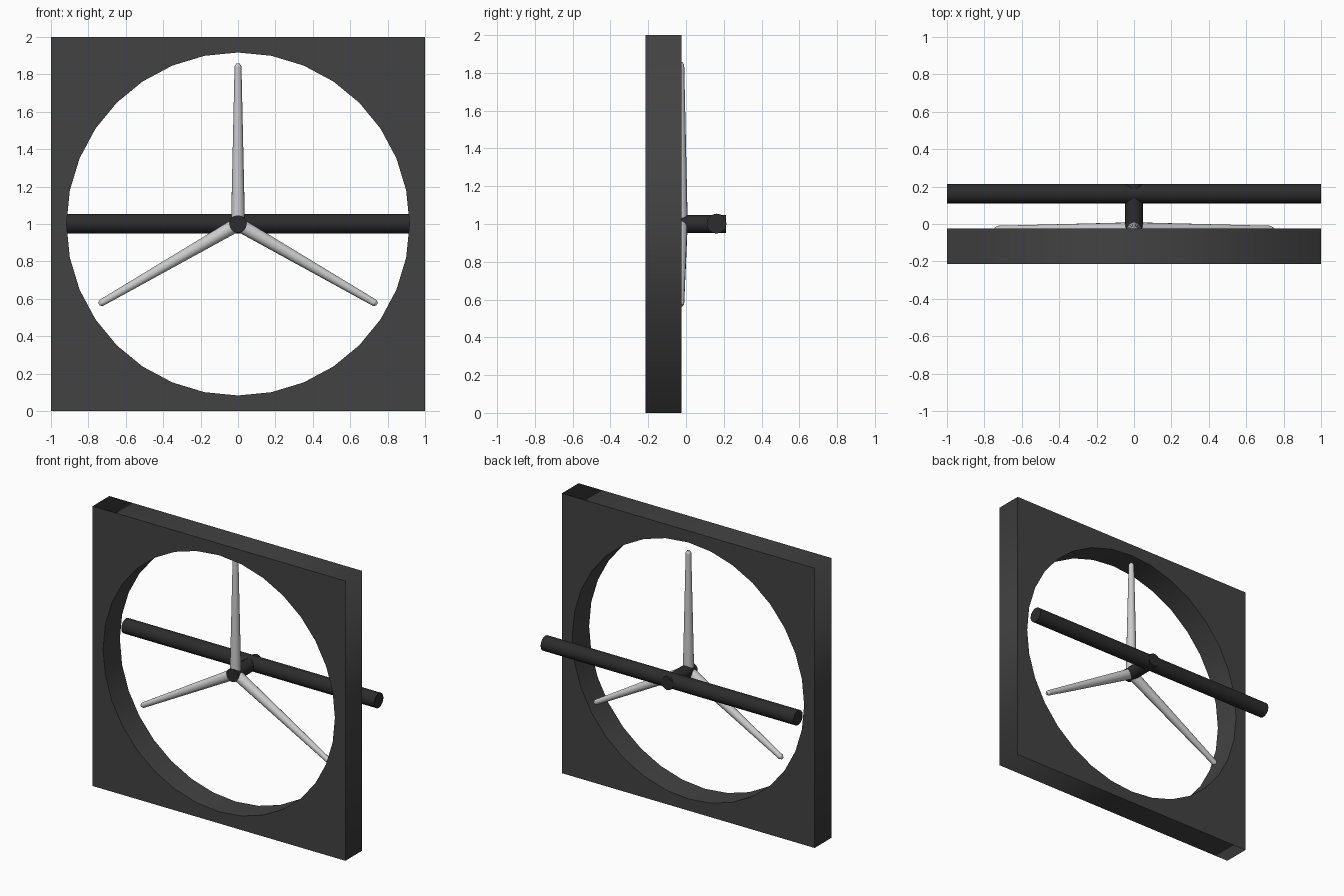
import bpy
from math import pi, sin, cos, radians

if "Cube" in bpy.data.objects:
    bpy.data.objects.remove(bpy.data.objects["Cube"])

CENTRE_Z = 1.0


def material(name, v):
    m = bpy.data.materials.new(name)
    m.diffuse_color = (v, v, v, 1)
    m.use_nodes = True
    m.node_tree.nodes["Principled BSDF"].inputs["Base Color"].default_value = m.diffuse_color
    return m


def rod(name, radius, length, location, rotation, mat):
    bpy.ops.mesh.primitive_cylinder_add(vertices=16, radius=radius, depth=length,
                                        location=location, rotation=rotation)
    ob = bpy.context.object
    ob.name = name
    ob.data.materials.append(mat)
    bpy.ops.object.shade_smooth_by_angle(angle=radians(35))
    return ob


def lathe(name, profile, sides):
    # revolve (radius, height) rings about local z
    verts = [(r * cos(2 * pi * i / sides), r * sin(2 * pi * i / sides), h)
             for r, h in profile for i in range(sides)]
    faces = [(k * sides + i, k * sides + (i + 1) % sides,
              (k + 1) * sides + (i + 1) % sides, (k + 1) * sides + i)
             for k in range(len(profile) - 1) for i in range(sides)]
    faces += [tuple(reversed(range(sides))),
              tuple(range((len(profile) - 1) * sides, len(profile) * sides))]
    me = bpy.data.meshes.new(name)
    me.from_pydata(verts, [], faces)
    ob = bpy.data.objects.new(name, me)
    bpy.context.collection.objects.link(ob)
    return ob


frame_mat = material("dark_grey", 0.055)
bar_mat = material("black", 0.025)

# square frame with a 32-sided round opening
curve = bpy.data.curves.new("frame", 'CURVE')
curve.dimensions = '2D'
curve.fill_mode = 'BOTH'
curve.extrude = 0.095
square = [(-1, -1), (1, -1), (1, 1), (-1, 1)]
opening = [(0.917 * cos(2 * pi * i / 32), 0.917 * sin(2 * pi * i / 32)) for i in range(32)]
for loop in (square, opening):
    spline = curve.splines.new('POLY')
    spline.points.add(len(loop) - 1)
    for p, (x, y) in zip(spline.points, loop):
        p.co = (x, y, 0, 1)
    spline.use_cyclic_u = True
frame = bpy.data.objects.new("frame", curve)
bpy.context.collection.objects.link(frame)
frame.location = (0, -0.12, CENTRE_Z)
frame.rotation_euler = (pi / 2, 0, 0)
bpy.context.view_layer.objects.active = frame
frame.select_set(True)
bpy.ops.object.convert(target='MESH')
bpy.context.object.data.materials.append(frame_mat)

# cross bar and the shaft that carries the blades
rod("cross_bar", 0.0525, 2.0, (0, 0.162, CENTRE_Z + 0.002), (0, pi / 2, 0), bar_mat)
rod("hub_shaft", 0.047, 0.278, (0, 0.074, CENTRE_Z), (pi / 2, 0, 0), bar_mat)

# three tapered blades with blunt tips
for n in range(3):
    blade = lathe(f"blade_{n + 1}", [(0.037, 0.01), (0.0185, 0.843), (0.009, 0.858)], 16)
    blade.location = (0, -0.028, CENTRE_Z)
    blade.rotation_euler = (0, n * 2 * pi / 3, 0)
    bpy.ops.object.select_all(action='DESELECT')
    blade.select_set(True)
    bpy.context.view_layer.objects.active = blade
    bpy.ops.object.shade_smooth_by_angle(angle=radians(30))
